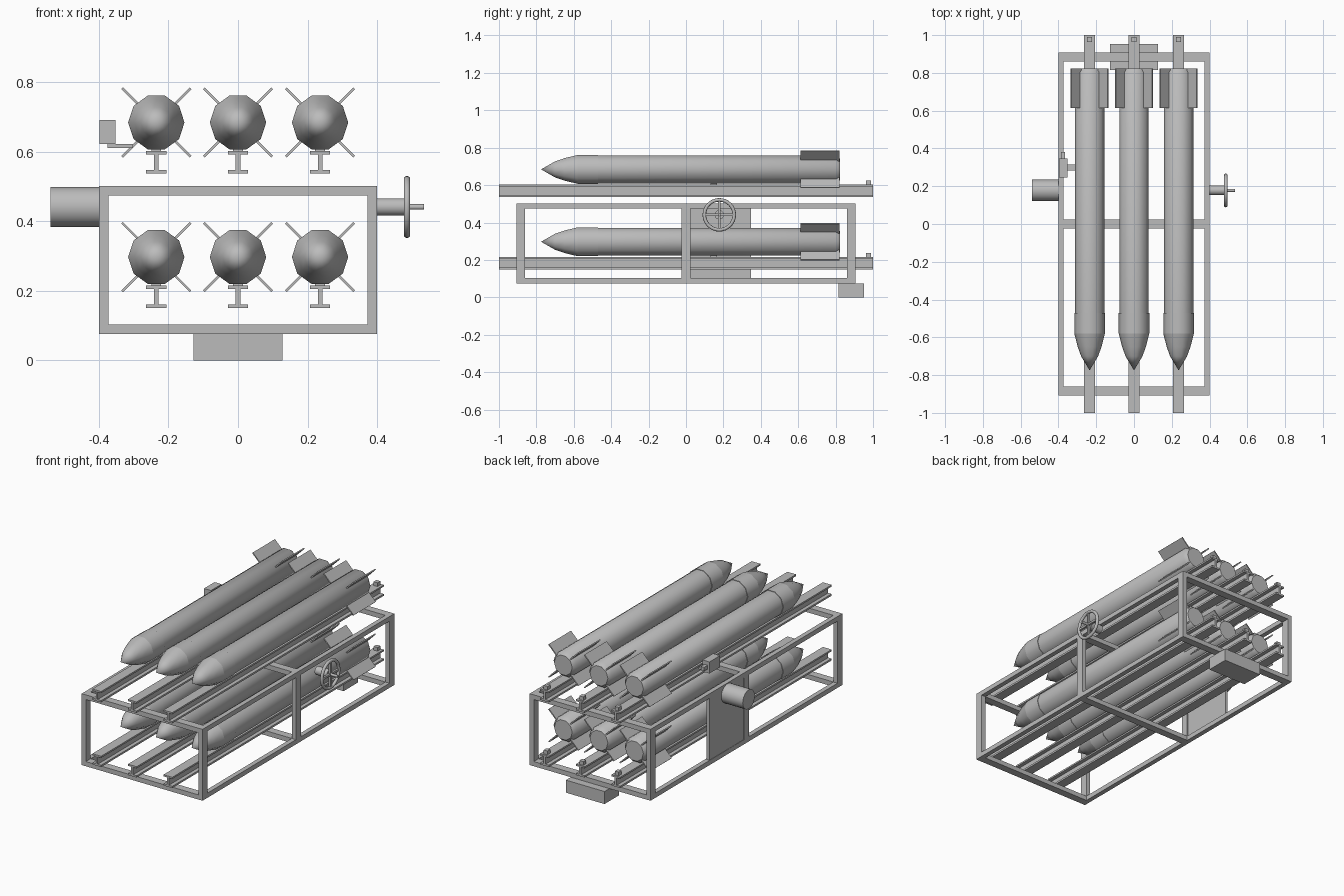
import bpy, bmesh, math
from mathutils import Matrix, Vector

cube = bpy.data.objects.get("Cube")
if cube:
    bpy.data.objects.remove(cube, do_unlink=True)

metal = bpy.data.materials.new("grey_metal")
metal.use_nodes = True
GREY = (0.5, 0.5, 0.5, 1)
metal.diffuse_color = GREY
metal.node_tree.nodes["Principled BSDF"].inputs["Base Color"].default_value = GREY


def finish(name, bm, smooth=False):
    bmesh.ops.recalc_face_normals(bm, faces=bm.faces)
    mesh = bpy.data.meshes.new(name)
    bm.to_mesh(mesh)
    bm.free()
    mesh.materials.append(metal)
    if smooth:
        mesh.shade_smooth()
        mesh.set_sharp_from_angle(angle=math.radians(40))
    obj = bpy.data.objects.new(name, mesh)
    bpy.context.collection.objects.link(obj)
    return obj


def box_into(bm, x, y, z, turn=None):
    """Add a box given its (low, high) extent on each axis."""
    size = [b - a for a, b in (x, y, z)]
    mid = Vector([(a + b) / 2 for a, b in (x, y, z)])
    m = Matrix.Translation(mid) @ Matrix.Diagonal((*size, 1))
    bmesh.ops.create_cube(bm, size=1, matrix=turn @ m if turn else m)


def box(name, x, y, z):
    bm = bmesh.new()
    box_into(bm, x, y, z)
    return finish(name, bm)


def lathe_into(bm, profile, sides):
    """Add a closed shape turned about the y axis from (y, radius) points."""
    rings = []
    for y, r in profile:
        if r == 0:
            rings.append([bm.verts.new((0, y, 0))] * sides)
        else:
            rings.append([bm.verts.new((r * math.cos(a), y, r * math.sin(a)))
                          for a in (math.tau * i / sides for i in range(sides))])
    for a, b in zip(rings, rings[1:]):
        for i in range(sides):
            j = (i + 1) % sides
            quad = list(dict.fromkeys((a[i], a[j], b[j], b[i])))
            bm.faces.new(quad)
    for ring, (y, r) in ((rings[0], profile[0]), (rings[-1], profile[-1])):
        if r:
            bm.faces.new(ring)


def x_cylinder(name, x0, x1, radius, y, z, sides=24):
    bm = bmesh.new()
    m = Matrix.Translation(((x0 + x1) / 2, y, z)) @ Matrix.Rotation(math.pi / 2, 4, "Y")
    bmesh.ops.create_cone(bm, cap_ends=True, segments=sides, radius1=radius,
                          radius2=radius, depth=x1 - x0, matrix=m)
    return finish(name, bm, True)


# Frame: long beams, end and middle cross beams, posts
W, L, LOW, HIGH, T, D = 0.40, 0.907, 0.075, 0.502, 0.028, 0.046
bm = bmesh.new()
levels = ((LOW, LOW + T), (HIGH - T, HIGH))
sides_x = ((-W, -W + T), (W - T, W))
stations = ((-L, -L + D), (-D / 2, D / 2), (L - D, L))
for x in sides_x:
    for z in levels:
        box_into(bm, x, (-L, L), z)
    for y in stations:
        box_into(bm, x, y, (LOW + T, HIGH - T))
for y in stations:
    for z in levels:
        box_into(bm, (-W + T, W - T), y, z)
finish("frame", bm)

# Rear mounting block and side panel
box("mounting_block", (-0.128, 0.128), (0.815, 0.953), (0, LOW))
box("side_panel", (-0.398, -0.38), (D / 2, 0.348), (LOW + T, HIGH - T))

# Rail: I-beam with a centre lug and a rear stop
bm = bmesh.new()
box_into(bm, (-0.029, 0.029), (-1, 1), (-0.147, -0.136))
box_into(bm, (-0.0065, 0.0065), (-1, 1), (-0.136, -0.092))
box_into(bm, (-0.029, 0.029), (-1, 1), (-0.092, -0.082))
box_into(bm, (-0.014, 0.014), (0.13, 0.165), (-0.082, -0.07))
box_into(bm, (-0.013, 0.013), (0.963, 0.99), (-0.082, -0.06))
rail = finish("rail", bm)

# Rocket body: tail chamfer, tube, collar and pointed nose
bm = bmesh.new()
lathe_into(bm, [(-0.5, 0.078), (0.803, 0.078), (0.824, 0.06)], 10)
lathe_into(bm, [(-0.58, 0.081), (-0.47, 0.081)], 10)
lathe_into(bm, [(-0.775, 0), (-0.7, 0.045), (-0.65, 0.063), (-0.58, 0.081)], 10)
body = finish("rocket_body", bm, True)

# Four diagonal fins
bm = bmesh.new()
for k in range(4):
    turn = Matrix.Rotation(math.pi / 4 + k * math.pi / 2, 4, "Y")
    box_into(bm, (0.065, 0.139), (0.613, 0.822), (-0.0035, 0.0035), turn)
fins = finish("rocket_fins", bm)

# Repeat rail, body and fins in two rows of three
for row, z in enumerate((0.297, 0.684)):
    for col, x in enumerate((-0.235, 0, 0.236)):
        for part in (rail, body, fins):
            first = row == 0 and col == 0
            obj = part if first else part.copy()
            if not first:
                bpy.context.collection.objects.link(obj)
            obj.location = (x, 0, z)

# Side drum
AY, AZ = 0.178, 0.441
x_cylinder("side_drum", -0.54, -0.398, 0.057, AY, AZ)

# Handwheel: shaft, rim, spokes and handle
x_cylinder("wheel_shaft", W, 0.48, 0.025, AY, AZ, 16)
x_cylinder("wheel_handle", 0.478, 0.535, 0.008, AY, AZ, 12)
bpy.ops.mesh.primitive_torus_add(major_segments=32, minor_segments=10,
                                 major_radius=0.08, minor_radius=0.0095,
                                 location=(0.486, AY, AZ), rotation=(0, math.pi / 2, 0))
rim = bpy.context.object
rim.name = "wheel_rim"
rim.data.materials.append(metal)
rim.data.shade_smooth()
bm = bmesh.new()
for a, b in ((0.08, 0.006), (0.006, 0.08)):
    box_into(bm, (0.48, 0.492), (AY - a, AY + a), (AZ - b, AZ + b))
finish("wheel_spokes", bm)

# Sight box with bracket arm and eyepiece
box("sight_box", (-0.398, -0.352), (0.247, 0.347), (0.622, 0.691))
box("sight_arm", (-0.375, -0.303), (0.283, 0.315), (0.611, 0.622))
box("sight_eyepiece", (-0.386, -0.364), (0.347, 0.38), (0.645, 0.668))
